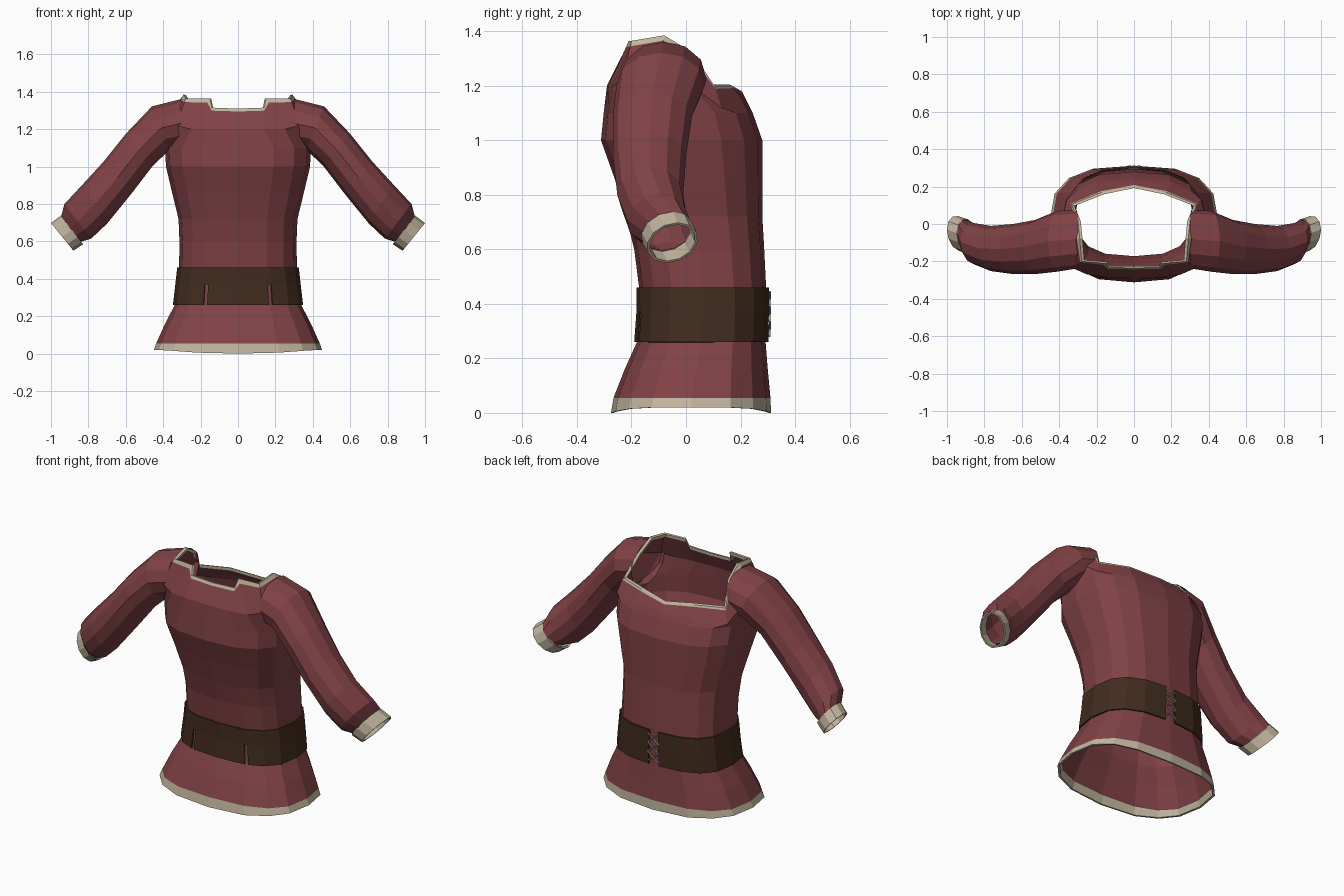
import bpy, bmesh, math
from mathutils import Vector

cube = bpy.data.objects.get("Cube")
if cube:
    bpy.data.objects.remove(cube)


def material(name, rgb):
    m = bpy.data.materials.new(name)
    m.use_nodes = True
    color = (*rgb, 1)
    m.diffuse_color = color
    node = m.node_tree.nodes["Principled BSDF"]
    node.inputs["Base Color"].default_value = color
    node.inputs["Roughness"].default_value = 0.9
    return m


RED = material("red cloth", (0.218, 0.054, 0.061))
CREAM = material("cream trim", (0.53, 0.455, 0.34))
BROWN = material("brown leather", (0.053, 0.025, 0.013))
GREY = material("grey cord", (0.45, 0.44, 0.39))


def loft(name, rings, mat, closed=True, skip=lambda row, col: False):
    """Skin a list of equal-length point rings with quads."""
    bm = bmesh.new()
    rows = [[bm.verts.new(p) for p in ring] for ring in rings]
    n = len(rings[0])
    for r in range(len(rows) - 1):
        for c in range(n if closed else n - 1):
            d = (c + 1) % n
            if not skip(r, c):
                bm.faces.new((rows[r][c], rows[r][d], rows[r + 1][d], rows[r + 1][c]))
    mesh = bpy.data.meshes.new(name)
    bm.to_mesh(mesh)
    bm.free()
    mesh.materials.append(mat)
    obj = bpy.data.objects.new(name, mesh)
    bpy.context.collection.objects.link(obj)
    return obj


def shrink(ring, factor, shift=(0, 0, 0)):
    mid = sum(ring, Vector()) / len(ring)
    return [mid + (p - mid) * factor + Vector(shift) for p in ring]


def mirrored(half):
    """Front-to-back half ring on the left, completed on the right."""
    half = [Vector(p) for p in half]
    return half + [Vector((-p.x, p.y, p.z)) for p in half[-2:0:-1]]


# Torso profile: height, half width, front y, back y
PROFILE = [
    (0.02, 0.45, -0.275, 0.312), (0.055, 0.437, -0.266, 0.31),
    (0.16, 0.39, -0.225, 0.3), (0.26, 0.338, -0.18, 0.292),
    (0.37, 0.325, -0.172, 0.294), (0.46, 0.315, -0.172, 0.294),
    (0.6, 0.313, -0.19, 0.287), (0.72, 0.318, -0.22, 0.28),
    (0.86, 0.352, -0.262, 0.28), (1.0, 0.385, -0.312, 0.28),
    (1.1, 0.39, -0.302, 0.245),
]


def power(v):
    return math.copysign(abs(v) ** 0.74, v)


def point(row, t, grow=0.0):
    """Point on a rounded-box section; t = 0 is the front middle."""
    z, w, front, back = row
    x = power(math.sin(t)) * (w + grow)
    y = (front + back) / 2 - power(math.cos(t)) * ((back - front) / 2 + grow)
    return Vector((x, y, z))


def section(row):
    return [point(row, math.tau * i / 16) for i in range(16)]


rings = [section(row) for row in PROFILE]
# the lower edge dips at the middle of front and back
for i, p in enumerate(rings[0]):
    p.z -= 0.02 * math.cos(math.tau * i / 16) ** 4

shoulder = mirrored([
    (0, -0.29, 1.2), (0.14, -0.285, 1.2), (0.25, -0.27, 1.2), (0.33, -0.235, 1.22),
    (0.4, -0.1, 1.25), (0.385, 0.02, 1.2), (0.36, 0.13, 1.12), (0.2, 0.21, 1.14),
    (0, 0.23, 1.13)])
neck = mirrored([
    (0, -0.235, 1.31), (0.14, -0.232, 1.315), (0.15, -0.21, 1.365), (0.28, -0.2, 1.365),
    (0.29, -0.08, 1.385), (0.3, 0.02, 1.325), (0.335, 0.105, 1.2), (0.17, 0.17, 1.2),
    (0, 0.205, 1.18)])
neck_seam = [s.lerp(n, 0.86) for s, n in zip(shoulder, neck)]

loft("torso", rings[1:] + [shoulder, neck_seam], RED)
loft("neck_trim", [neck_seam, neck, shrink(neck, 0.95), shrink(neck, 0.96, (0, 0, -0.02))], CREAM)
lip = shrink(rings[0], 0.97)
loft("hem_trim", [shrink(rings[1], 0.97), lip, rings[0], rings[1]], CREAM)


# Sleeves: each ring has a top (x, z), a bottom (x, z), a y range and a lean of its top to the back
def sleeve_ring(top, bottom, y0, y1, lean=0.0, sides=12):
    a, b = Vector((top[0], lean, top[1])), Vector((bottom[0], -lean, bottom[1]))
    mid, up = (a + b) / 2, (a - b) / 2
    out = []
    for i in range(sides):
        t = math.tau * i / sides
        side = Vector((0, (y0 + y1) / 2 - math.sin(t) * (y1 - y0) / 2, 0))
        out.append(mid + up * math.cos(t) + side)
    return out


def mirror(obj):
    mod = obj.modifiers.new("Mirror", "MIRROR")
    mod.use_axis[0] = True
    mod.use_mirror_merge = False


sleeve = [
    sleeve_ring((0.3, 1.362), (0.31, 1.1), -0.238, 0.075),
    sleeve_ring((0.46, 1.322), (0.365, 1.09), -0.255, 0.07),
    sleeve_ring((0.6, 1.175), (0.455, 1.005), -0.268, 0.022),
    sleeve_ring((0.72, 1.025), (0.57, 0.855), -0.268, 0.0),
    sleeve_ring((0.83, 0.905), (0.7, 0.695), -0.252, -0.01),
    sleeve_ring((0.928, 0.8), (0.785, 0.615), -0.215, 0.005, 0.01),
    sleeve_ring((0.945, 0.735), (0.85, 0.595), -0.155, 0.02, 0.02),
]
mirror(loft("sleeves", sleeve, RED))

cuff = [
    sleeve_ring((0.947, 0.738), (0.828, 0.585), -0.162, 0.025, 0.02),
    sleeve_ring((1.0, 0.698), (0.88, 0.55), -0.142, 0.042, 0.02),
]
cuff += [shrink(cuff[1], 0.9), shrink(cuff[0], 0.9)]
mirror(loft("cuffs", cuff, CREAM))

# Belt: open at the back, with two short slits at the front
half = [0, 0.375, 0.44] + [math.pi * i / 8 for i in range(2, 8)] + [math.pi - 0.04]
angles = [-t for t in half[:0:-1]] + half
middle = len(half) - 1
belt = loft("belt", [[point(row, t, 0.01) for t in angles] for row in PROFILE[3:6]], BROWN,
            closed=False, skip=lambda r, c: r == 0 and c in (middle + 1, middle - 2))
solid = belt.modifiers.new("Solidify", "SOLIDIFY")
solid.thickness = 0.008
solid.offset = -1

# Crossed lacing over the gap in the belt
curve = bpy.data.curves.new("back_lacing", "CURVE")
curve.dimensions = "3D"
curve.bevel_depth = 0.004
curve.bevel_resolution = 0
for k in range(3):
    low = 0.28 + 0.055 * k
    for side in (-1, 1):
        line = curve.splines.new("POLY")
        line.points.add(1)
        line.points[0].co = (-0.035 * side, 0.306, low, 1)
        line.points[1].co = (0.035 * side, 0.308, low + 0.055, 1)
curve.materials.append(GREY)
bpy.context.collection.objects.link(bpy.data.objects.new("back_lacing", curve))
